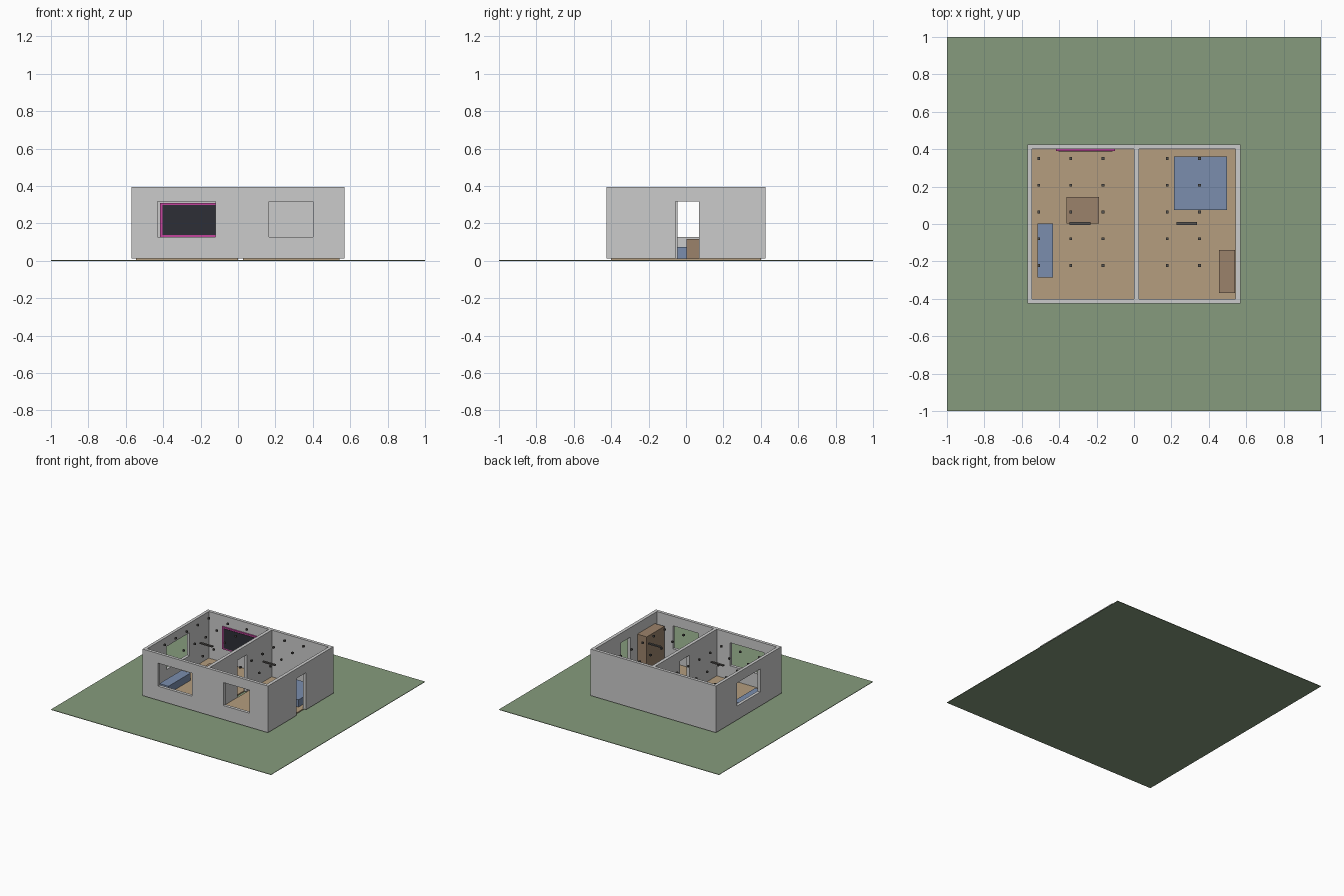
import bpy

if "Cube" in bpy.data.objects:
    bpy.data.objects.remove(bpy.data.objects["Cube"])

COLOURS = {
    "grass": (0.24, 0.33, 0.205, 1),
    "floorboard": (0.46, 0.34, 0.21, 1),
    "fabric": (0.197, 0.27, 0.42, 1),
    "wood": (0.33, 0.225, 0.147, 1),
    "dark": (0.027, 0.028, 0.037, 1),
    "metal": (0.09, 0.085, 0.08, 1),
    "magenta": (0.55, 0.06, 0.34, 1),
}
MATS = {}
for key, col in COLOURS.items():
    MATS[key] = bpy.data.materials.new(key)
    MATS[key].diffuse_color = col


def box(name, x, y, z, mat=None):
    """Box from (min, max) ranges on each axis."""
    bpy.ops.mesh.primitive_cube_add(size=1)
    ob = bpy.context.object
    ob.name = name
    for i, (a, b) in enumerate((x, y, z)):
        ob.location[i] = (a + b) / 2
        ob.scale[i] = b - a
    bpy.ops.object.transform_apply(location=True, rotation=False, scale=True)
    if mat:
        ob.data.materials.append(MATS[mat])
    return ob


def cut(target, x, y, z):
    cutter = box("cutter", x, y, z)
    mod = target.modifiers.new("cut", "BOOLEAN")
    mod.operation = "DIFFERENCE"
    mod.solver = "EXACT"
    mod.object = cutter
    bpy.context.view_layer.objects.active = target
    bpy.ops.object.modifier_apply(modifier=mod.name)
    bpy.data.objects.remove(cutter)


# Lawn and room floors
box("lawn", (-1, 1), (-1, 1), (0, 0.004), "grass")
ROOMS = {"living_room": (-0.545, 0.0), "bedroom": (0.027, 0.543)}
for room, xr in ROOMS.items():
    box(room + "_floor", xr, (-0.4, 0.4), (0.004, 0.013), "floorboard")

# Walls: one block hollowed into two rooms
walls = box("walls", (-0.57, 0.57), (-0.425, 0.425), (0.013, 0.396))
for xr in ROOMS.values():
    cut(walls, xr, (-0.4, 0.4), (-0.1, 0.6))

# Windows and doors
WIN, DOOR = (0.128, 0.317), (-0.1, 0.317)
cut(walls, (-0.43, -0.12), (-0.5, -0.39), WIN)
cut(walls, (0.165, 0.4), (-0.5, -0.39), WIN)
cut(walls, (-0.65, -0.53), (-0.15, 0.15), WIN)
cut(walls, (0.53, 0.65), (-0.057, 0.07), DOOR)
cut(walls, (-0.01, 0.04), (-0.046, 0.076), DOOR)

# Furniture
FLOOR = 0.013
box("sofa", (-0.515, -0.432), (-0.285, 0.002), (FLOOR, 0.073), "fabric")
box("bed", (0.213, 0.498), (0.075, 0.36), (FLOOR, 0.073), "fabric")
box("table", (-0.36, -0.187), (0.002, 0.145), (FLOOR, 0.118), "wood")
box("wardrobe", (0.455, 0.541), (-0.37, -0.14), (FLOOR, 0.31), "wood")

# Wall screen with coloured surround
box("screen_frame", (-0.418, -0.102), (0.39, 0.4), (0.125, 0.31), "magenta")
box("screen_panel", (-0.404, -0.116), (0.387, 0.392), (0.137, 0.298), "dark")

# Hanging light bars
for room, x0 in (("living_room", -0.344), ("bedroom", 0.226)):
    box(room + "_light_bar", (x0, x0 + 0.112), (-0.006, 0.011), (0.338, 0.348), "metal")

# Grid of small ceiling lamps
H = 0.007
for i in range(6):
    for j in range(5):
        if i == 3:
            continue  # this column falls inside the partition
        x, y, z = -0.51 + 0.172 * i, 0.35 - 0.143 * j, 0.368
        box(f"ceiling_lamp_{i}_{j}", (x - H, x + H), (y - H, y + H), (z - H, z + H), "metal")

for m in bpy.data.materials:
    if m.users and not m.is_grease_pencil:
        m.use_nodes = True
        m.node_tree.nodes["Principled BSDF"].inputs["Base Color"].default_value = m.diffuse_color
